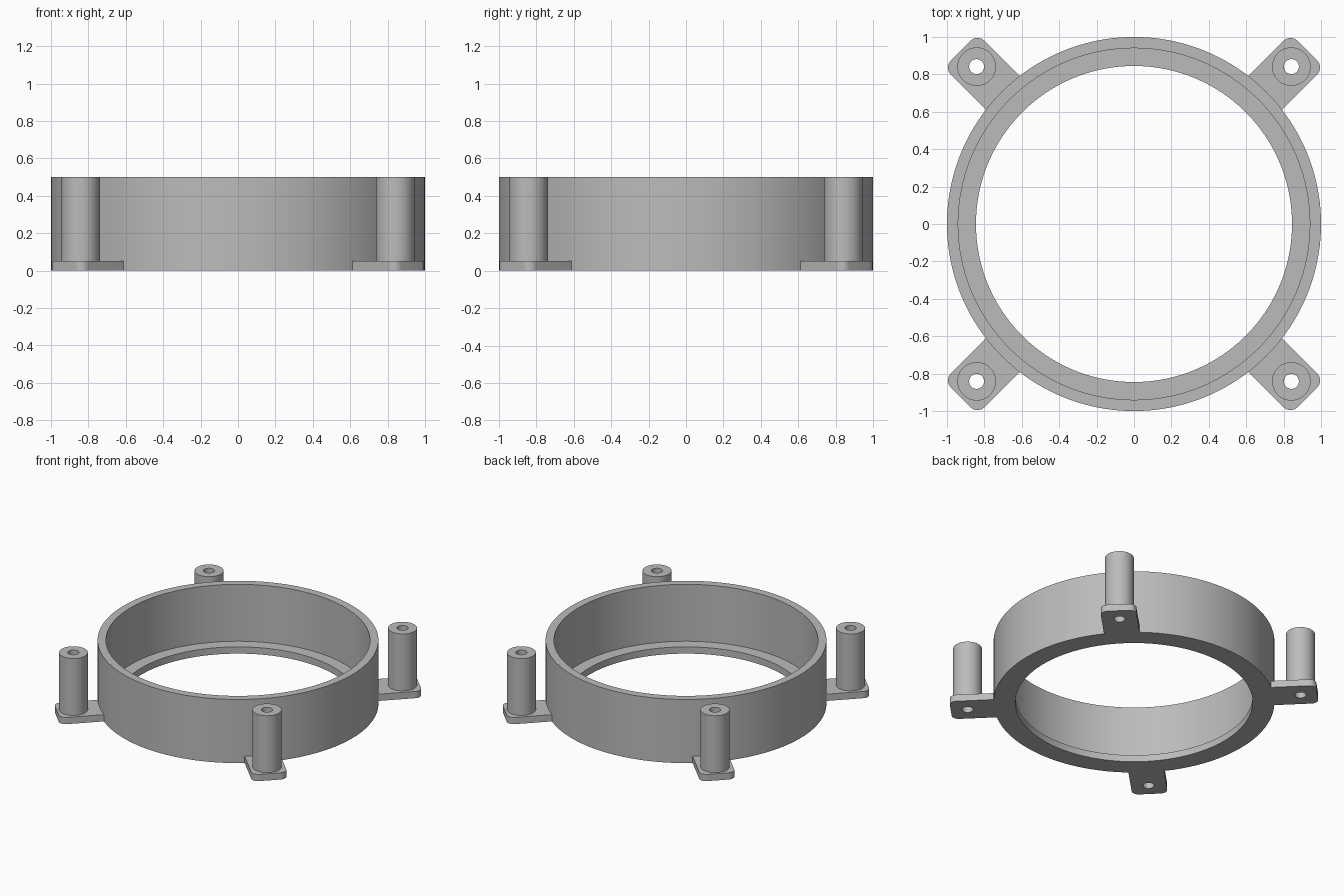
import bpy, bmesh
from math import pi, cos, sin, asin, sqrt, radians
from mathutils import Matrix

cube = bpy.data.objects.get("Cube")
if cube:
    bpy.data.objects.remove(cube, do_unlink=True)

HEIGHT, FLOOR = 0.5, 0.053        # overall height, flange and tab thickness
POST_R, HOLE_R, POST_DIST = 0.103, 0.04, 1.19
TAB_HALF, TAB_END, CORNER = 0.127, 1.31, 0.05

grey = bpy.data.materials.new("plain grey")
grey.use_nodes = True
colour = (0.5, 0.5, 0.5, 1)
grey.diffuse_color = colour
grey.node_tree.nodes["Principled BSDF"].inputs["Base Color"].default_value = colour


def finish(name, bm, matrix=Matrix()):
    bmesh.ops.recalc_face_normals(bm, faces=bm.faces)
    mesh = bpy.data.meshes.new(name)
    bm.to_mesh(mesh)
    bm.free()
    mesh.materials.append(grey)
    obj = bpy.data.objects.new(name, mesh)
    bpy.context.collection.objects.link(obj)
    obj.matrix_world = matrix
    bpy.ops.object.select_all(action='DESELECT')
    obj.select_set(True)
    bpy.context.view_layer.objects.active = obj
    bpy.ops.object.shade_smooth_by_angle(angle=radians(30))


def lathe(name, profile, steps, matrix=Matrix()):
    """Revolve a closed (radius, z) profile about z."""
    bm = bmesh.new()
    rings = [[bm.verts.new((r * cos(2 * pi * i / steps), r * sin(2 * pi * i / steps), z))
              for r, z in profile] for i in range(steps)]
    n = len(profile)
    for i in range(steps):
        a, b = rings[i], rings[(i + 1) % steps]
        for j in range(n):
            k = (j + 1) % n
            bm.faces.new((a[j], b[j], b[k], a[k]))
    finish(name, bm, matrix)


def arc(cx, cy, r, start, end, steps):
    return [(cx + r * cos(start + (end - start) * i / steps),
             cy + r * sin(start + (end - start) * i / steps)) for i in range(steps + 1)]


def tab(name, matrix):
    """Rounded plate running outward along +x, with a screw hole."""
    half = asin(TAB_HALF)
    cx, cy = TAB_END - CORNER, TAB_HALF - CORNER
    outline = (arc(0, 0, 1, half, -half, 8)
               + arc(cx, -cy, CORNER, -pi / 2, 0, 8)
               + arc(cx, cy, CORNER, 0, pi / 2, 8))
    hole = arc(POST_DIST, 0, HOLE_R, 0, 2 * pi, 32)[:-1]
    bm = bmesh.new()
    for loop in (outline, hole):
        verts = [bm.verts.new((x, y, 0)) for x, y in loop]
        for i, v in enumerate(verts):
            bm.edges.new((verts[i - 1], v))
    bmesh.ops.triangle_fill(bm, edges=bm.edges[:], use_beauty=True)
    top = bmesh.ops.extrude_face_region(bm, geom=bm.faces[:], use_keep_orig=True)["geom"]
    bmesh.ops.translate(bm, vec=(0, 0, FLOOR),
                        verts=[g for g in top if isinstance(g, bmesh.types.BMVert)])
    finish(name, bm, matrix)


# Ring wall with an inward flange at the bottom
lathe("ring_wall", [(0.845, 0), (1, 0), (1, HEIGHT), (0.94, HEIGHT),
                    (0.94, FLOOR), (0.845, FLOOR)], 160)

# Four diagonal mounting tabs, each with a hollow post
corners = ["back_left", "back_right", "front_right", "front_left"]
for i, corner in enumerate(corners):
    turn = Matrix.Rotation(pi / 4 + i * pi / 2, 4, 'Z')
    tab(corner + "_tab", turn)
    lathe(corner + "_post", [(HOLE_R, FLOOR), (POST_R, FLOOR), (POST_R, HEIGHT),
                             (HOLE_R, HEIGHT)], 48,
          turn @ Matrix.Translation((POST_DIST, 0, 0)))
